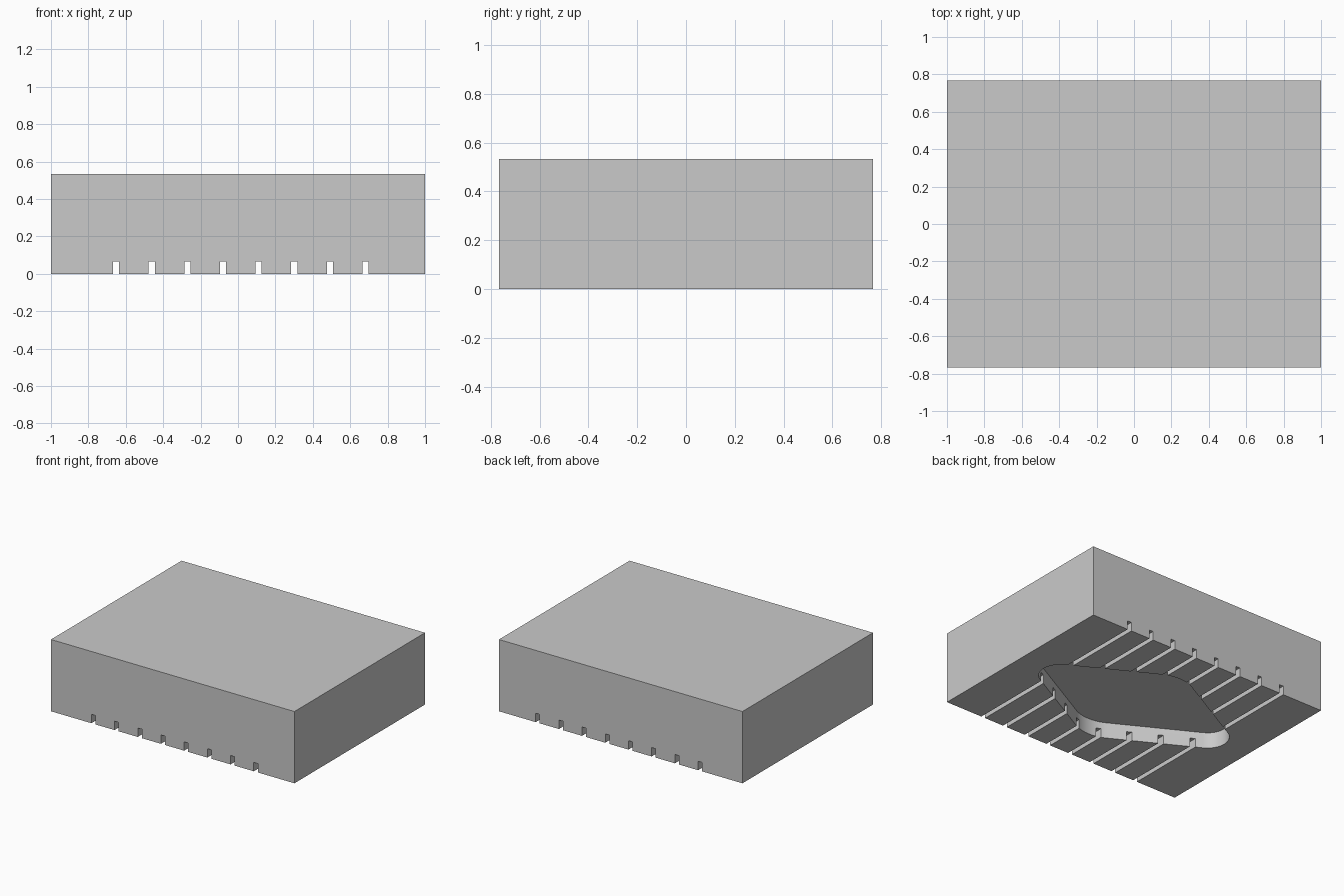
import bpy, bmesh, math

cube = bpy.data.objects.get("Cube")
if cube:
    bpy.data.objects.remove(cube, do_unlink=True)

grey = bpy.data.materials.new("light grey")
grey.use_nodes = True
grey.diffuse_color = (0.59, 0.59, 0.59, 1)
grey.node_tree.nodes["Principled BSDF"].inputs["Base Color"].default_value = (0.59, 0.59, 0.59, 1)


def prism(name, outline, z0, z1):
    """Extrude a flat outline from z0 up to z1."""
    bm = bmesh.new()
    base = bm.faces.new([bm.verts.new((x, y, z0)) for x, y in outline])
    top = bmesh.ops.extrude_face_region(bm, geom=[base])["geom"]
    verts = [v for v in top if isinstance(v, bmesh.types.BMVert)]
    bmesh.ops.translate(bm, verts=verts, vec=(0, 0, z1 - z0))
    bmesh.ops.recalc_face_normals(bm, faces=bm.faces)
    mesh = bpy.data.meshes.new(name)
    bm.to_mesh(mesh)
    bm.free()
    obj = bpy.data.objects.new(name, mesh)
    bpy.context.collection.objects.link(obj)
    mesh.materials.append(grey)
    return obj


def rectangle(hx, hy, cx=0):
    return [(cx - hx, -hy), (cx + hx, -hy), (cx + hx, hy), (cx - hx, hy)]


def rounded_diamond(end_c, end_r, side_c, side_r, tilt, steps=12):
    """Four arcs joined by straight tangent edges."""
    arcs = [(end_c, 0, end_r, 0, 90 - tilt), (0, side_c, side_r, 90, tilt),
            (-end_c, 0, end_r, 180, 90 - tilt), (0, -side_c, side_r, 270, tilt)]
    points = []
    for cx, cy, r, mid, half in arcs:
        for i in range(steps + 1):
            a = math.radians(mid - half + 2 * half * i / steps)
            points.append((cx + r * math.cos(a), cy + r * math.sin(a)))
    return points


def cut(target, cutter):
    cutter.hide_render = True
    mod = target.modifiers.new("cut", 'BOOLEAN')
    mod.operation = 'DIFFERENCE'
    mod.solver = 'EXACT'
    mod.object = cutter
    bpy.context.view_layer.objects.active = target
    bpy.ops.object.modifier_apply(modifier=mod.name)
    bpy.data.objects.remove(cutter, do_unlink=True)


# Outer block
box = prism("box_body", rectangle(1, 0.766), 0, 0.533)

# Inner room above the base plate
cut(box, prism("room_cutter", rectangle(0.74, 0.735), 0.118, 0.32))

# Rounded diamond opening in the base
cut(box, prism("opening_cutter", rounded_diamond(0.646, 0.147, 0.2, 0.28, 28.3), -0.1, 0.118))

# Row of grooves running front to back under the base
for i in range(8):
    cut(box, prism("groove_cutter", rectangle(0.0165, 0.9, -0.652 + 0.1906 * i), -0.1, 0.066))

# Smooth the rounded walls, keep the edges crisp
bpy.ops.object.select_all(action='DESELECT')
box.select_set(True)
bpy.context.view_layer.objects.active = box
bpy.ops.object.shade_smooth_by_angle(angle=math.radians(30))
